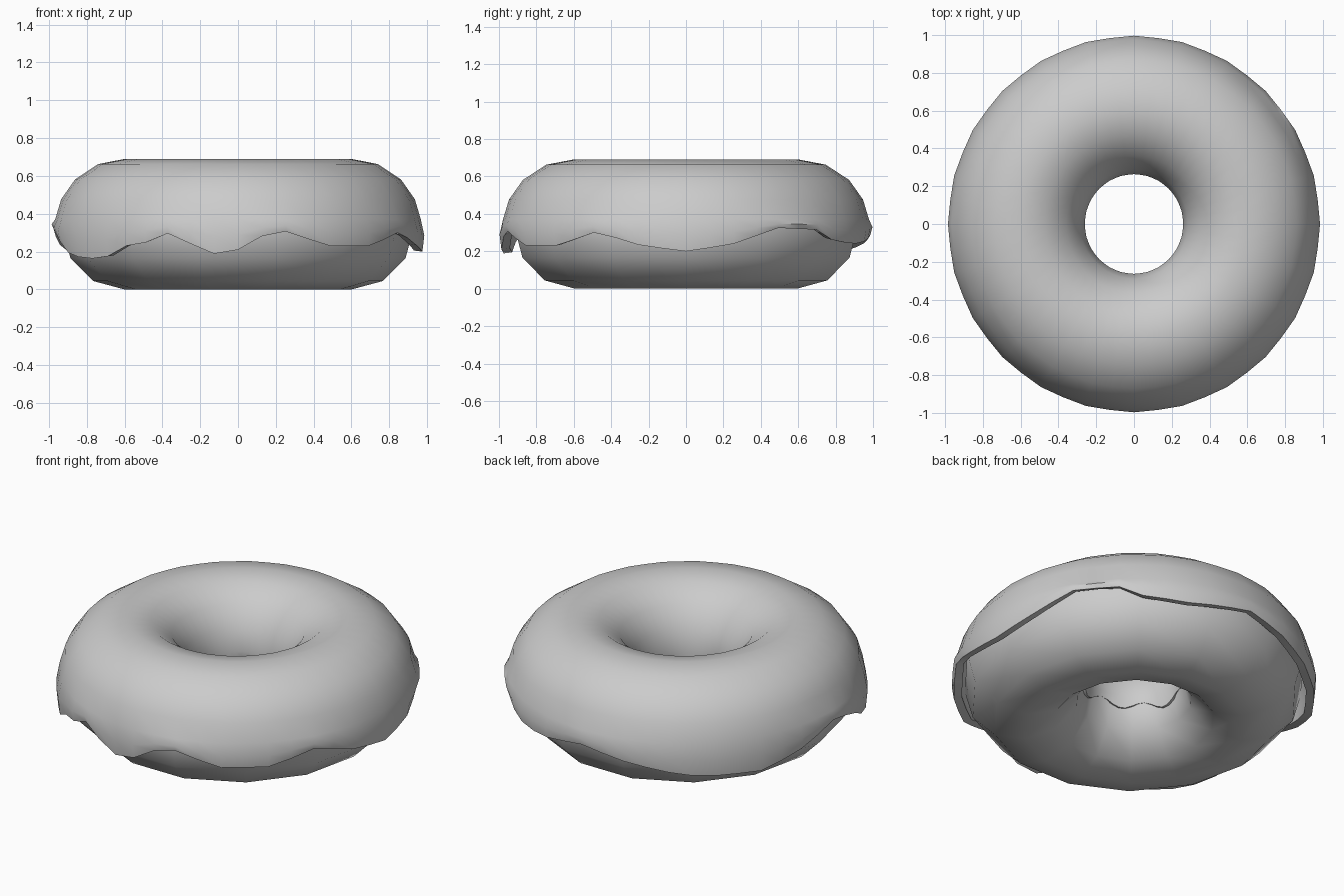
import bpy, bmesh
from math import sin, cos, radians, pi

if "Cube" in bpy.data.objects:
    bpy.data.objects.remove(bpy.data.objects["Cube"])

# height of the icing's dripping outer edge: (azimuth in degrees, z)
DRIPS = [(-180, .32), (-168, .28), (-157, .19), (-145, .16), (-135, .175), (-128, .23),
         (-121, .24), (-114, .30), (-108, .285), (-102, .20), (-96, .185), (-90, .21),
         (-83, .28), (-74, .31), (-62, .23), (-44, .23), (-29, .305), (-14, .23),
         (0, .20), (14, .235), (30, .325), (46, .315), (54, .25), (70, .24), (90, .29),
         (113, .22), (128, .18), (151, .17), (168, .25), (180, .32)]


def drip(az):
    for (a, za), (b, zb) in zip(DRIPS, DRIPS[1:]):
        if a <= az <= b:
            return za + (zb - za) * (az - a) / (b - a)
    return DRIPS[0][1]


def ring_surface(name, profiles, closed):
    """Skin a list of profiles (each a list of xyz) around the z axis."""
    bm = bmesh.new()
    rows = [[bm.verts.new(p) for p in prof] for prof in profiles]
    n, m = len(rows), len(rows[0])
    for j in range(n):
        a, b = rows[j], rows[(j + 1) % n]
        for i in range(m if closed else m - 1):
            k = (i + 1) % m
            bm.faces.new((a[i], a[k], b[k], b[i]))
    me = bpy.data.meshes.new(name)
    bm.to_mesh(me)
    bm.free()
    ob = bpy.data.objects.new(name, me)
    bpy.context.collection.objects.link(ob)
    bpy.ops.object.select_all(action='DESELECT')
    ob.select_set(True)
    bpy.context.view_layer.objects.active = ob
    return ob


def spin(prof, az, f=1.0):
    a = radians(az)
    return [(r * f * cos(a), r * f * sin(a) * 1.012, z) for r, z in prof]


# dough: coarse smooth torus
tube = [(.6 - .33 * cos(k * pi / 6), .33 + .33 * sin(k * pi / 6)) for k in range(12)]
dough = ring_surface("dough_ring", [spin(tube, 360 * j / 14) for j in range(14)], True)
bpy.ops.object.shade_smooth()

# icing: shell over the top half, wavy lip in the hole and drips outside
profiles = []
for j in range(48):
    az = -180 + 7.5 * j
    a = radians(az)
    e = drip(az)
    lip = .285 + .022 * sin(7 * a) + .01 * sin(3 * a + 1)
    prof = [(.268, lip)]
    for t in (176, 157, 135, 112, 90, 68, 45, 25, 8):
        w = .37 if t <= 90 else .34
        prof.append((.6 + w * cos(radians(t)), .32 + .37 * sin(radians(t))))
    prof += [(.985, (e + .37) / 2), (.975, e)]
    profiles.append(spin(prof, az, cos(radians(7.5)) ** 0.5 if j % 2 else 1.0))
icing = ring_surface("icing", profiles, False)
mod = icing.modifiers.new("thickness", 'SOLIDIFY')
mod.thickness = .045
mod.offset = -1
bpy.ops.object.modifier_apply(modifier=mod.name)
bpy.ops.object.shade_smooth_by_angle(angle=radians(55))
